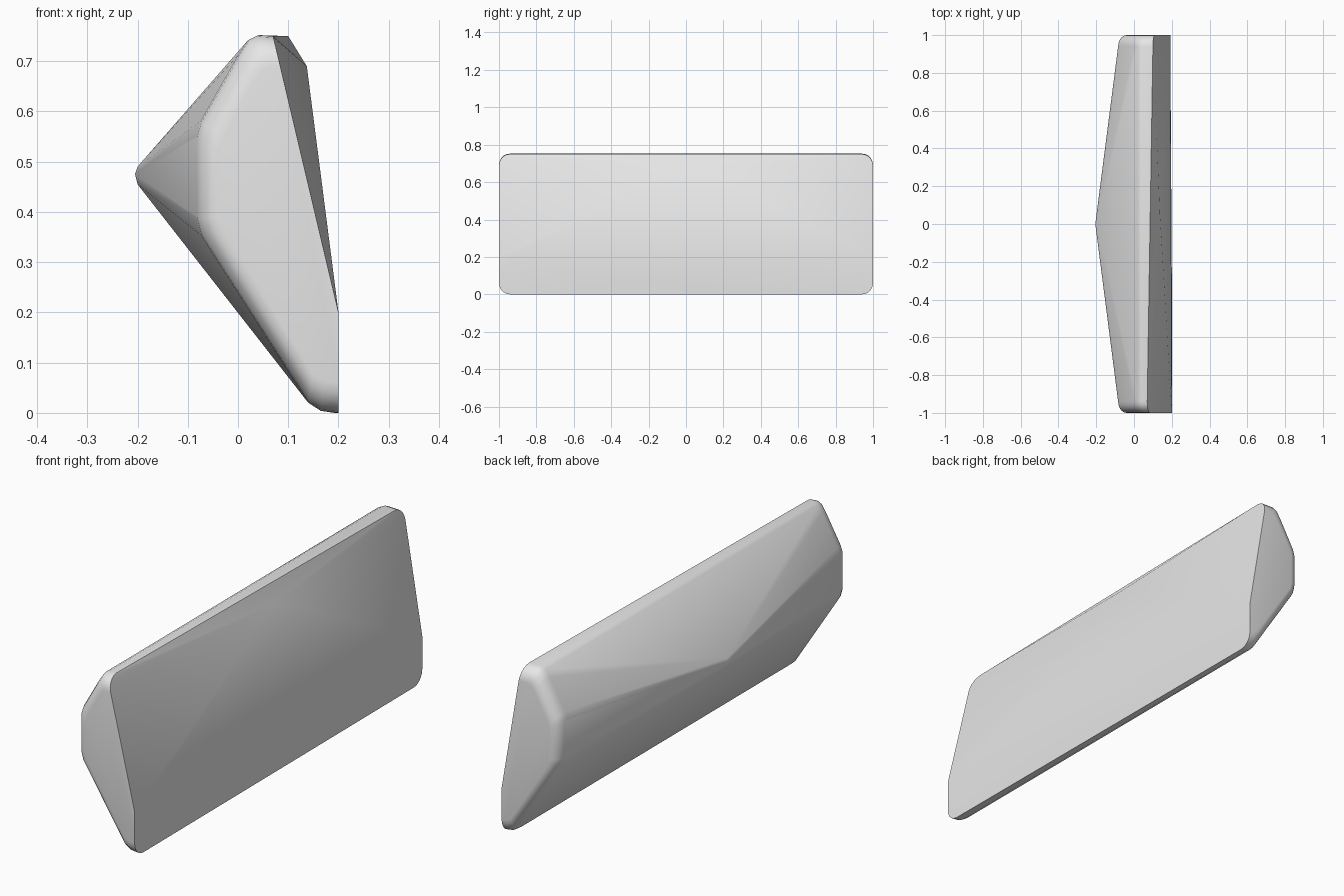
import bpy, bmesh, math

cube = bpy.data.objects.get("Cube")
if cube:
    bpy.data.objects.remove(cube)

MID_Z = 0.375
RADIUS = 0.06

# One soft grey for the whole block
grey = bpy.data.materials.new("light_grey")
grey.use_nodes = True
colour = (0.8, 0.8, 0.8, 1)
grey.diffuse_color = colour
grey.node_tree.nodes["Principled BSDF"].inputs["Base Color"].default_value = colour

# Tapered end profile (x, z), running from the top round the left to the bottom
PROFILE = [(0.04, 0.752), (0.02, 0.742), (0, 0.712), (-0.075, 0.58), (-0.084, 0.55),
           (-0.084, 0.39), (-0.075, 0.355), (0.14, 0.02), (0.165, 0.004)]


def end_ring(side, turn):
    """Profile at one step of the rounded end."""
    y = side * (1 - RADIUS * (1 - math.sin(turn)))
    scale = 1 - RADIUS * (1 - math.cos(turn)) / MID_Z
    face_x = 0.2 if side < 0 else 0.192
    top_x = 0.07 if side < 0 else 0.1
    ring = [(0.2 - (0.2 - x) * scale, y, MID_Z + (z - MID_Z) * scale) for x, z in PROFILE]
    # Flat large face: lower upright band, then a lean back to the top
    top_z = MID_Z * (1 + scale)
    lean = (top_z - 0.2) / 0.55
    ring.append((face_x + (top_x - face_x) * lean, y, top_z))
    ring.append((face_x, y, 0.2))
    ring.append((face_x, y, MID_Z * (1 - scale)))
    return ring


points = []
for side in (-1, 1):
    for step in range(6):
        points += end_ring(side, step * math.pi / 10)

# Rounded peak of the faceted side, and the shallow peak of the large face
points += [(-0.2, 0, 0.49), (-0.205, 0, 0.475), (-0.2, 0, 0.455)]
points += [(0.137, 0.06, 0.69), (0.2, -0.25, 0.06)]

# Stretch a tight skin over the points
bm = bmesh.new()
for p in points:
    bm.verts.new(p)
hull = bmesh.ops.convex_hull(bm, input=bm.verts[:])
spare = {v for v in hull["geom_interior"] + hull["geom_unused"]
         if isinstance(v, bmesh.types.BMVert)}
bmesh.ops.delete(bm, geom=list(spare), context="VERTS")
bmesh.ops.dissolve_limit(bm, angle_limit=0.005, verts=bm.verts[:], edges=bm.edges[:])
bmesh.ops.recalc_face_normals(bm, faces=bm.faces[:])

mesh = bpy.data.meshes.new("faceted_block")
bm.to_mesh(mesh)
bm.free()
mesh.materials.append(grey)
block = bpy.data.objects.new("faceted_block", mesh)
bpy.context.collection.objects.link(block)

bpy.ops.object.select_all(action="DESELECT")
block.select_set(True)
bpy.context.view_layer.objects.active = block
bpy.ops.object.shade_smooth_by_angle(angle=math.radians(30))
